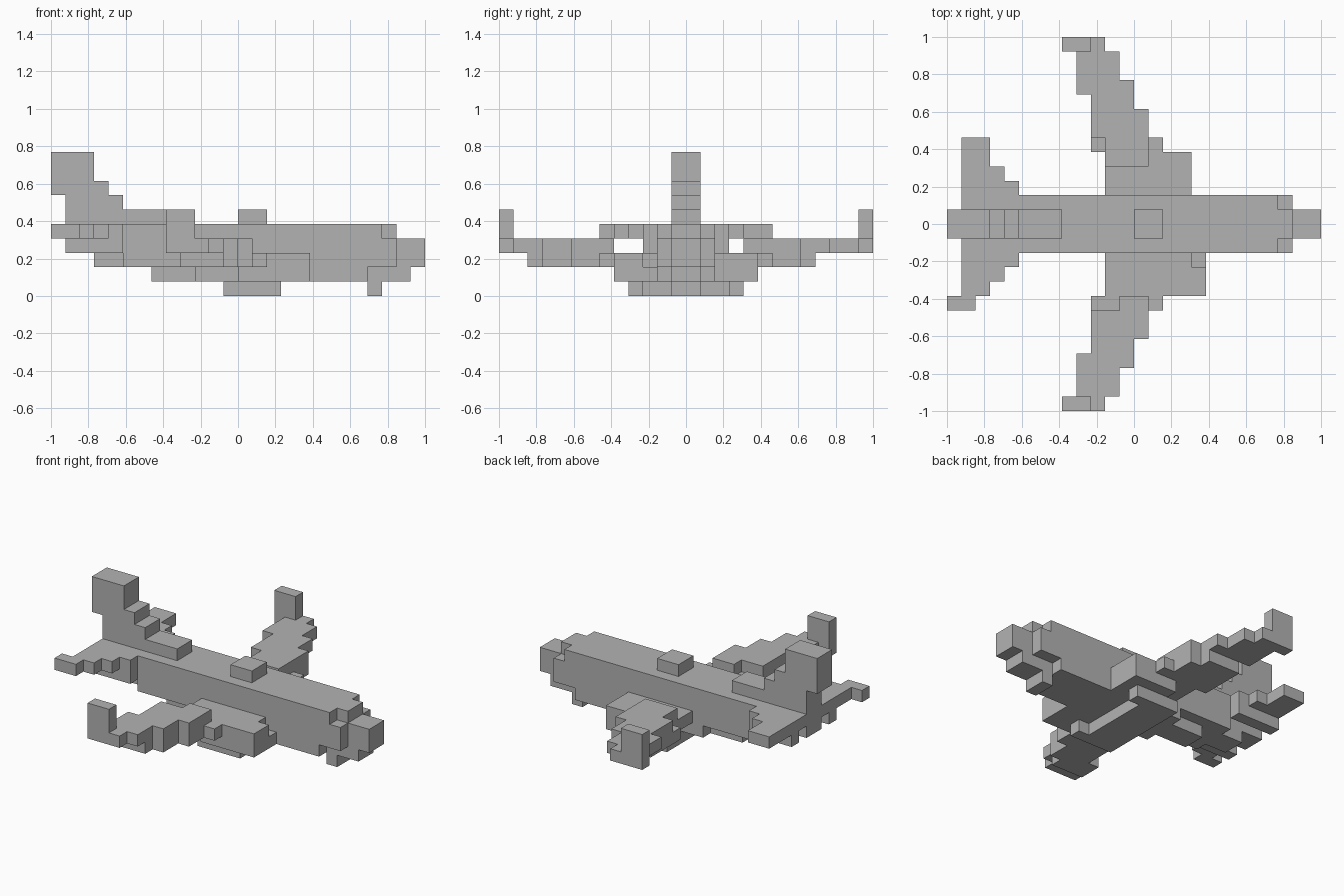
import bpy, bmesh
from mathutils import Vector

cube = bpy.data.objects.get("Cube")
if cube:
    bpy.data.objects.remove(cube, do_unlink=True)

CELL = 1 / 13          # edge of one block
MID = Vector((13, 13, 0))

grey = bpy.data.materials.new("light_grey")
grey.use_nodes = True
colour = (0.45, 0.45, 0.45, 1)
grey.diffuse_color = colour
grey.node_tree.nodes["Principled BSDF"].inputs["Base Color"].default_value = colour

parts = {}
taken = set()


def block(name, xs, ys, zs):
    """Fill a range of grid cells that belong to the named part."""
    cells = parts.setdefault(name, set())
    for x in range(*xs):
        for y in range(*ys):
            for z in range(*zs):
                if (x, y, z) not in taken:
                    taken.add((x, y, z))
                    cells.add((x, y, z))


def both(name, xs, ys, zs):
    """Same block on both sides of the body."""
    block("right_" + name, xs, ys, zs)
    block("left_" + name, xs, (26 - ys[1], 26 - ys[0]), zs)


# Fuselage: long body, stepped nose, belly and tail
block("fuselage", (5, 24), (11, 15), (2, 4))
block("fuselage", (1, 23), (11, 15), (4, 5))
block("fuselage", (23, 24), (12, 14), (4, 5))
block("fuselage", (10, 22), (11, 15), (1, 2))
block("nose", (24, 26), (12, 14), (2, 4))
block("nose", (22, 25), (12, 14), (1, 2))
block("belly", (7, 10), (12, 14), (1, 2))
block("tail_cone", (1, 5), (12, 14), (3, 4))
block("tail_cone", (3, 5), (12, 14), (2, 3))
block("cockpit", (13, 15), (12, 14), (5, 6))

# Tail fin
block("tail_fin", (0, 3), (12, 14), (7, 10))
block("tail_fin", (1, 3), (12, 14), (5, 7))
block("tail_fin", (3, 4), (12, 14), (5, 8))
block("tail_fin", (4, 5), (12, 14), (5, 7))
block("tail_fin", (5, 8), (12, 14), (5, 6))

# Tailplanes, one tip swept further back
both("tailplane", (1, 5), (10, 11), (3, 5))
both("tailplane", (1, 4), (9, 10), (4, 5))
both("tailplane", (1, 3), (8, 9), (4, 5))
block("right_tailplane", (0, 2), (7, 8), (4, 5))
block("left_tailplane", (1, 3), (18, 19), (4, 5))

# Wings, stepped and swept back, with upright tips
both("winglet", (8, 10), (0, 1), (3, 6))
both("winglet", (10, 11), (0, 1), (3, 4))
both("wing", (9, 12), (1, 3), (3, 4))
both("wing", (9, 13), (3, 4), (3, 4))
both("wing", (10, 13), (4, 5), (2, 4))
both("wing", (10, 14), (5, 7), (2, 4))
both("wing", (10, 15), (7, 8), (2, 3))
block("right_wing", (9, 12), (2, 3), (2, 3))
block("right_wing", (9, 13), (3, 4), (2, 3))
block("right_wing", (12, 14), (7, 8), (3, 4))
block("left_wing", (11, 14), (17, 19), (3, 4))

# Engines under the wing roots
both("engine", (11, 17), (8, 11), (2, 3))
both("engine", (13, 17), (8, 11), (1, 2))
block("right_engine", (17, 18), (8, 10), (1, 3))
block("right_engine", (17, 18), (10, 11), (1, 2))

# Landing gear
both("main_gear", (12, 16), (9, 10), (0, 1))
block("gear_bay", (12, 15), (10, 16), (0, 1))
block("nose_wheel", (22, 23), (12, 14), (0, 1))

# Turn each part into a mesh made of its exposed block faces
for name, cells in parts.items():
    bm = bmesh.new()
    for cell in sorted(cells):
        for axis in range(3):
            for side in (0, 1):
                beside = list(cell)
                beside[axis] += 2 * side - 1
                if tuple(beside) in taken:
                    continue
                corner = Vector(cell)
                corner[axis] += side
                u, v = Vector(), Vector()
                u[(axis + 1) % 3] = 1
                v[(axis + 2) % 3] = 1
                loop = [corner, corner + u, corner + u + v, corner + v]
                if side == 0:
                    loop.reverse()
                bm.faces.new([bm.verts.new((p - MID) * CELL) for p in loop])
    bmesh.ops.remove_doubles(bm, verts=bm.verts, dist=CELL / 100)
    bmesh.ops.dissolve_limit(bm, angle_limit=0.01, verts=bm.verts, edges=bm.edges)
    mesh = bpy.data.meshes.new(name)
    bm.to_mesh(mesh)
    bm.free()
    mesh.materials.append(grey)
    bpy.context.collection.objects.link(bpy.data.objects.new(name, mesh))
